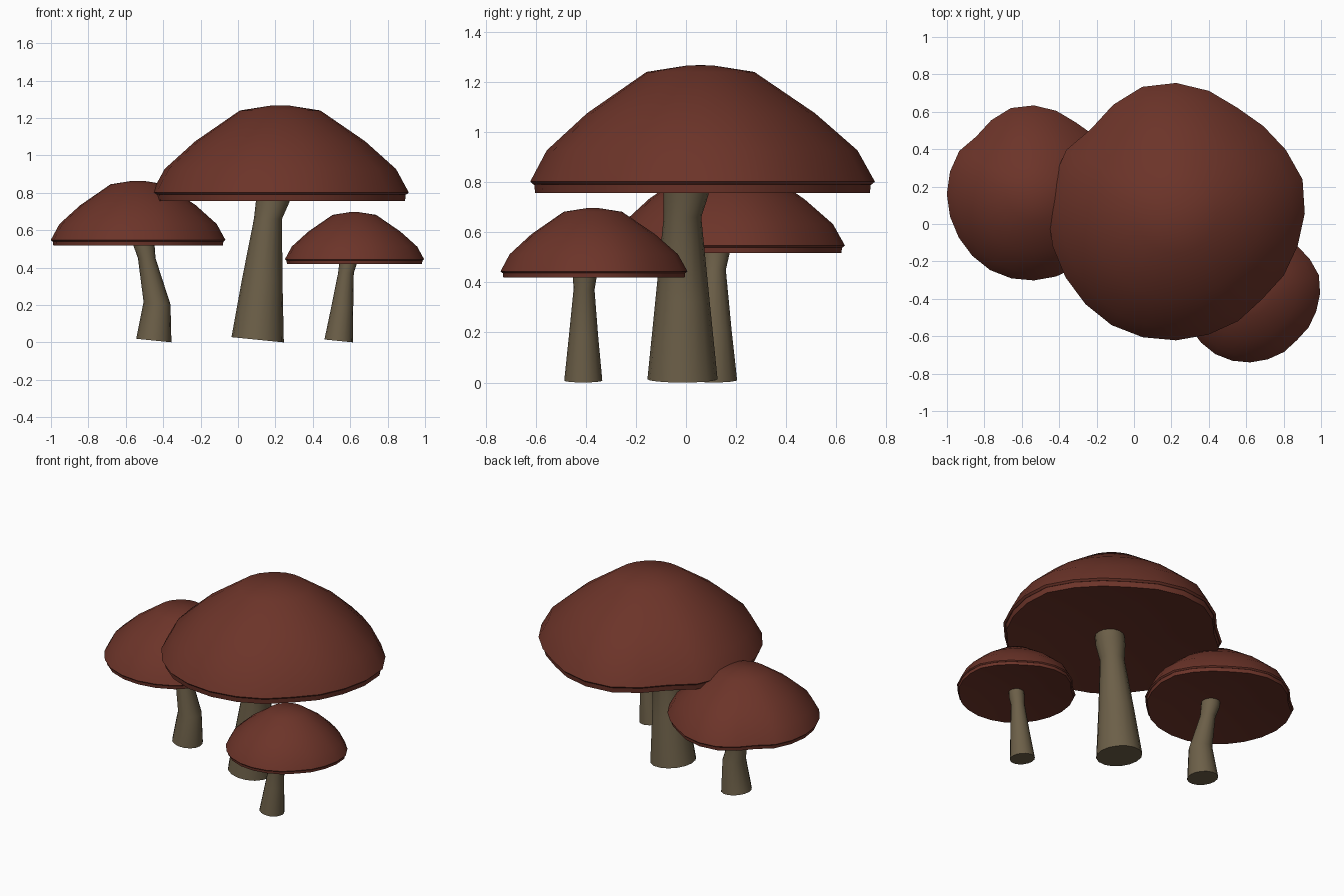
import bpy, bmesh
from math import sin, cos, tau, radians
from mathutils import Vector

if "Cube" in bpy.data.objects:
    bpy.data.objects.remove(bpy.data.objects["Cube"])


def material(name, rgb):
    m = bpy.data.materials.new(name)
    m.use_nodes = True
    m.diffuse_color = (*rgb, 1)
    m.node_tree.nodes["Principled BSDF"].inputs["Base Color"].default_value = (*rgb, 1)
    return m


CAP = material("cap russet", (0.15, 0.034, 0.022))
STEM = material("stem tan", (0.15, 0.115, 0.065))

# Uneven outline of the cap rim, evenly spaced counter-clockwise from +x
OUTLINE = [.685, .697, .675, .657, .65, .675, .694, .697, .668, .638, .675, .68,
           .682, .68, .68, .683, .687, .683, .676, .668, .662, .647, .662, .67]
RIM = 0.685

# Cap profiles: radius, height above the lower edge, share of the outline's unevenness
DOME = [(0, .51, 0), (.05, .509, 0), (.215, .483, .2), (.455, .318, .5),
        (.62, .17, .9), (.688, .045, 1), (.676, .034, 1), (.64, .046, 1)]
UNDERSIDE = [(.64, .046, 1), (.672, .036, 1), (.668, 0, 1), (.64, .004, 1),
             (.45, .03, .8), (.2, .05, .3), (0, .055, 0)]


def skin(name, rings, mat, angle):
    """Join rings of points (a single point makes a pole) into a surface."""
    bm = bmesh.new()
    loops = [[bm.verts.new(p) for p in ring] for ring in rings]
    for a, b in zip(loops, loops[1:]):
        n = max(len(a), len(b))
        for i in range(n):
            j = (i + 1) % n
            quad = [a[i % len(a)], a[j % len(a)], b[j % len(b)], b[i % len(b)]]
            bm.faces.new(list(dict.fromkeys(quad)))
    bmesh.ops.recalc_face_normals(bm, faces=bm.faces)
    me = bpy.data.meshes.new(name)
    bm.to_mesh(me)
    bm.free()
    me.materials.append(mat)
    ob = bpy.data.objects.new(name, me)
    bpy.context.collection.objects.link(ob)
    bpy.ops.object.select_all(action='DESELECT')
    ob.select_set(True)
    bpy.context.view_layer.objects.active = ob
    bpy.ops.object.shade_smooth_by_angle(angle=radians(angle))
    return ob


def cap(name, center, scale):
    def ring(r, h, share):
        if r == 0:
            return [center + Vector((0, 0, h)) * scale]
        pts = []
        for i, edge in enumerate(OUTLINE):
            a = tau * i / len(OUTLINE)
            rr = r * (1 + share * (edge / RIM - 1))
            pts.append(center + Vector((rr * cos(a), rr * sin(a), h)) * scale)
        return pts

    # The dome and the underside meet at the tucked-in lip, making one closed shell
    skin(name, [ring(*p) for p in DOME + UNDERSIDE[1:]], CAP, 50)


def stem(name, sections, sides=16):
    rings = []
    for k, (x, y, z, r) in enumerate(sections):
        tilt = -0.1 if k < 2 else 0
        rings.append([Vector((x + r * cos(a), y + r * sin(a), z + tilt * r * cos(a)))
                      for a in (tau * i / sides for i in range(sides))])
    ends = [[Vector(s[:3])] for s in (sections[0], sections[-1])]
    skin(name, [ends[0]] + rings + [ends[1]], STEM, 50)


# Large middle mushroom
cap("large_cap", Vector((.225, .057, .757)), 1)
stem("large_stem", [(.105, -.014, .014, .14), (.13, -.014, .33, .108),
                    (.16, -.014, .66, .075), (.185, 0, .75, .09), (.195, 0, .84, .09)])

# Medium mushroom behind on the right
cap("medium_cap", Vector((-.535, .16, .517)), .68)
stem("medium_stem", [(-.45, .11, .01, .094), (-.433, .11, .21, .072),
                     (-.488, .112, .45, .047), (-.503, .118, .52, .057),
                     (-.508, .12, .57, .057)])

# Small mushroom in front on the left
cap("small_cap", Vector((.622, -.372, .42)), .542)
stem("small_stem", [(.538, -.41, .008, .076), (.558, -.409, .19, .058),
                    (.577, -.407, .37, .042), (.588, -.404, .42, .047),
                    (.592, -.403, .465, .047)])
